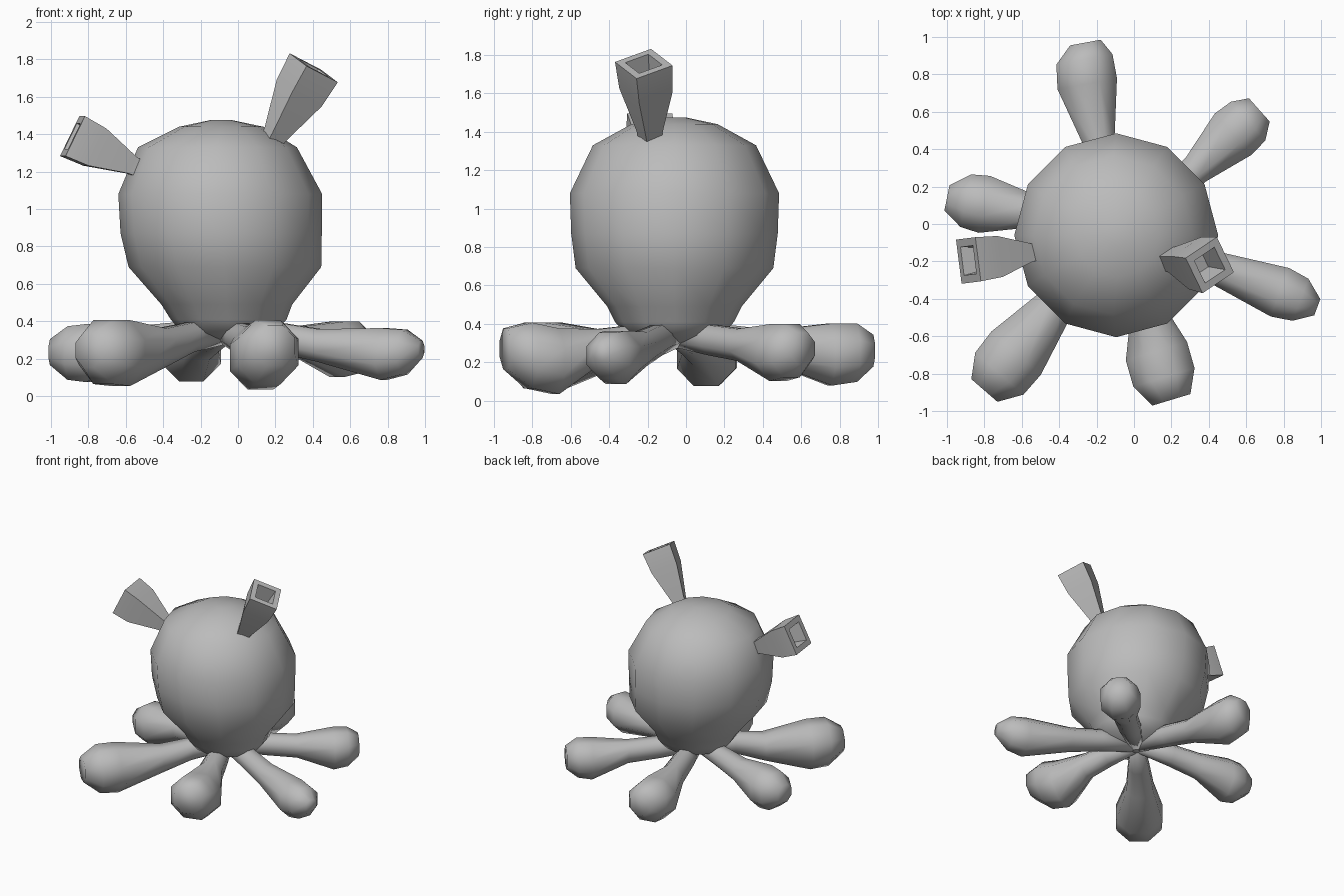
import bpy, bmesh, math
from mathutils import Vector

old = bpy.data.objects.get("Cube")
if old:
    bpy.data.objects.remove(old, do_unlink=True)

grey = bpy.data.materials.new("plain grey")
grey.use_nodes = True
colour = (0.5, 0.5, 0.5, 1)
grey.diffuse_color = colour
grey.node_tree.nodes["Principled BSDF"].inputs["Base Color"].default_value = colour


def loft(name, rings, axis, sides, turn=0.0, angle=180):
    """Skin a row of rings (x, y, z, radius), all square to one axis, and cap the ends."""
    axis = Vector(axis).normalized()
    side = Vector((1, 0, 0)) if abs(axis.z) > 0.99 else axis.cross(Vector((0, 0, 1))).normalized()
    up = side.cross(axis)
    bm = bmesh.new()
    loops = []
    for x, y, z, r in rings:
        loop = []
        for i in range(sides):
            a = math.tau * i / sides + turn
            loop.append(bm.verts.new(Vector((x, y, z)) + (side * math.cos(a) + up * math.sin(a)) * r))
        loops.append(loop)
    for a, b in zip(loops, loops[1:]):
        for i in range(sides):
            j = (i + 1) % sides
            bm.faces.new((a[i], a[j], b[j], b[i]))
    bm.faces.new(loops[0])
    bm.faces.new(loops[-1])
    bmesh.ops.recalc_face_normals(bm, faces=bm.faces)
    mesh = bpy.data.meshes.new(name)
    bm.to_mesh(mesh)
    bm.free()
    mesh.materials.append(grey)
    obj = bpy.data.objects.new(name, mesh)
    bpy.context.collection.objects.link(obj)
    bpy.ops.object.select_all(action="DESELECT")
    obj.select_set(True)
    bpy.context.view_layer.objects.active = obj
    bpy.ops.object.shade_smooth_by_angle(angle=math.radians(angle))
    return obj


# Round head narrowing to a neck, with a shallow cone underneath
loft("head", [
    (-0.06, -0.05, 0.27, 0.01), (-0.05, -0.06, 0.34, 0.25), (-0.05, -0.06, 0.41, 0.31),
    (-0.06, -0.06, 0.49, 0.35), (-0.07, -0.06, 0.69, 0.515), (-0.09, -0.06, 0.87, 0.538),
    (-0.095, -0.06, 1.08, 0.545), (-0.11, -0.06, 1.33, 0.425), (-0.09, -0.06, 1.44, 0.225),
    (-0.09, -0.06, 1.475, 0.06)], (0, 0, 1), 12)

# Six clubbed arms: neck, swelling, shoulder and blunt tip of each
root = (-0.07, -0.05, 0.325, 0.05)
arms = {
    "back_arm": [(-0.19, 0.45, 0.28, 0.095), (-0.25, 0.75, 0.24, 0.175), (-0.265, 0.88, 0.25, 0.165), (-0.26, 0.97, 0.26, 0.09)],
    "back_left_arm": [(0.33, 0.29, 0.29, 0.09), (0.53, 0.48, 0.25, 0.16), (0.61, 0.55, 0.26, 0.15), (0.67, 0.61, 0.27, 0.09)],
    "left_arm": [(0.44, -0.235, 0.27, 0.095), (0.78, -0.365, 0.225, 0.15), (0.89, -0.405, 0.235, 0.13), (0.98, -0.445, 0.25, 0.05)],
    "front_arm": [(0.07, -0.46, 0.28, 0.10), (0.12, -0.68, 0.205, 0.185), (0.16, -0.82, 0.235, 0.185), (0.20, -0.94, 0.27, 0.115)],
    "front_right_arm": [(-0.41, -0.42, 0.26, 0.11), (-0.63, -0.69, 0.23, 0.19), (-0.72, -0.80, 0.235, 0.185), (-0.80, -0.89, 0.245, 0.10)],
    "right_arm": [(-0.56, 0.07, 0.28, 0.10), (-0.80, 0.105, 0.23, 0.168), (-0.90, 0.125, 0.23, 0.155), (-1.0, 0.14, 0.235, 0.075)],
}
for name, rings in arms.items():
    x, y, z, r = rings[0]
    # Narrow stretch where the arm leaves the underside
    inner = (root[0] + (x - root[0]) * 0.55, root[1] + (y - root[1]) * 0.55, 0.315, 0.085)
    axis = Vector(rings[-1][:3]) - Vector(root[:3])
    axis.z = 0
    loft(name, [root, inner] + rings, axis, 8, math.pi / 8)


def funnel(name, base, mouth, base_r, mouth_r, turn):
    """Flared square tube with a recessed mouth."""
    base, mouth = Vector(base), Vector(mouth)
    axis = mouth - base
    steps = [(-0.15, base_r * 0.9), (0.0, base_r), (0.62, mouth_r * 0.93), (1.0, mouth_r),
             (1.0, mouth_r * 0.64), (0.65, mouth_r * 0.5)]
    rings = [(*(base + axis * t), r) for t, r in steps]
    loft(name, rings, axis, 4, turn, 50)


# Two hollow funnels on the crown
funnel("left_funnel", (0.20, -0.19, 1.40), (0.405, -0.22, 1.755), 0.07, 0.155, 0.12)
funnel("right_funnel", (-0.57, -0.155, 1.235), (-0.885, -0.195, 1.39), 0.07, 0.168, math.pi / 4)
